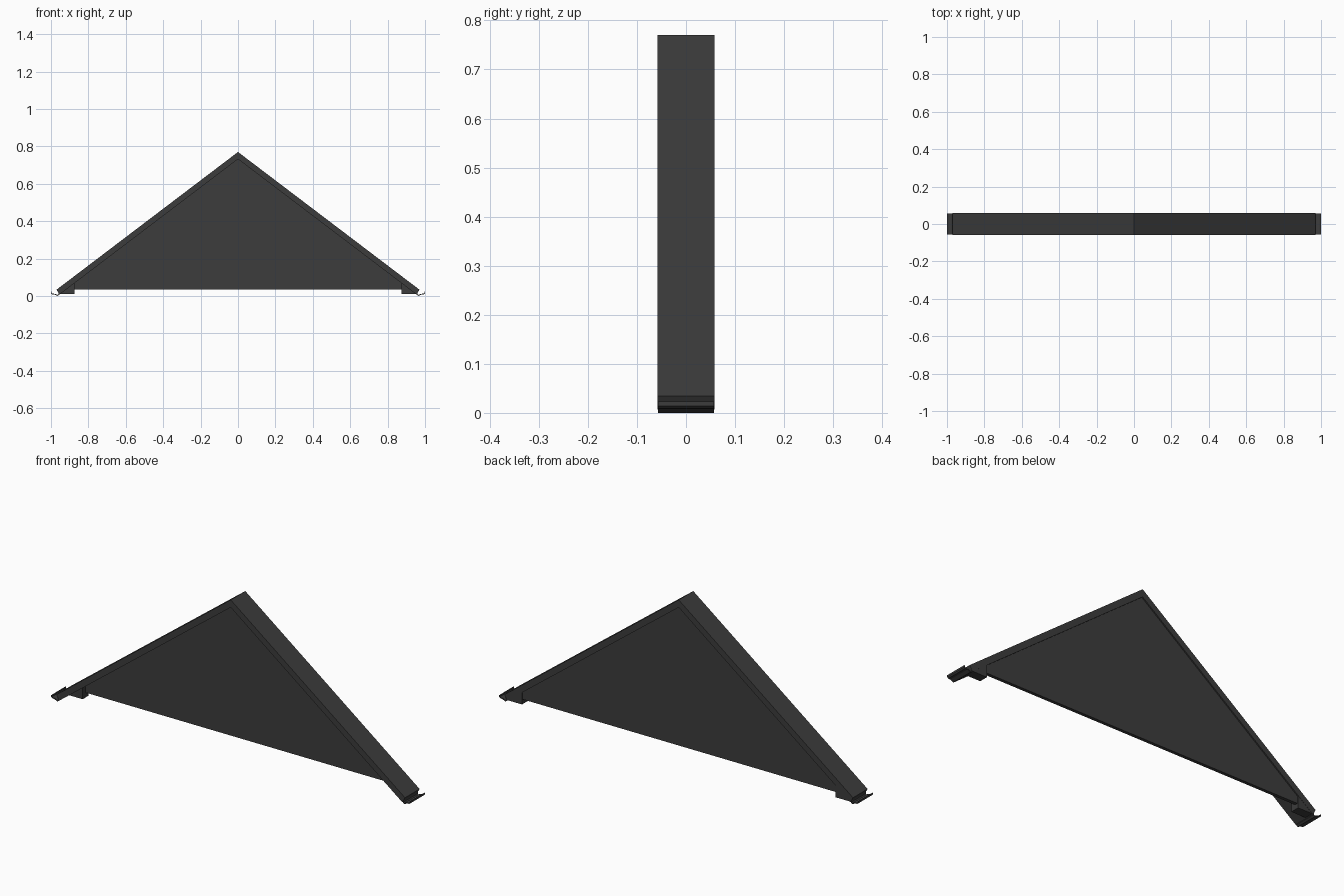
import bpy, bmesh

if "Cube" in bpy.data.objects:
    bpy.data.objects.remove(bpy.data.objects["Cube"])

dark = bpy.data.materials.new("dark_grey")
dark.diffuse_color = (0.045, 0.045, 0.045, 1)
dark.use_nodes = True
dark.node_tree.nodes["Principled BSDF"].inputs["Base Color"].default_value = dark.diffuse_color


def extrude_profile(name, pts, y0, y1):
    """Extrude an (x, z) outline along y into a closed solid."""
    bm = bmesh.new()
    face = bm.faces.new([bm.verts.new((x, y0, z)) for x, z in pts])
    ext = bmesh.ops.extrude_face_region(bm, geom=[face])
    verts = [v for v in ext["geom"] if isinstance(v, bmesh.types.BMVert)]
    bmesh.ops.translate(bm, verts=verts, vec=(0, y1 - y0, 0))
    bmesh.ops.recalc_face_normals(bm, faces=bm.faces)
    mesh = bpy.data.meshes.new(name)
    bm.to_mesh(mesh)
    bm.free()
    mesh.materials.append(dark)
    ob = bpy.data.objects.new(name, mesh)
    bpy.context.collection.objects.link(ob)
    return ob


def pair(name, pts, y0, y1):
    for side, s in (("right", 1), ("left", -1)):
        extrude_profile(f"{name}_{side}", [(s * x, z) for x, z in pts], y0, y1)


APEX, DROP = 0.77, 0.038
EAVE_X, EAVE_Z = 0.97, 0.034
SLOPE = (APEX - EAVE_Z) / EAVE_X


def under(x):
    return APEX - DROP - SLOPE * x


# roof slab: an upside-down V
half = [(0.955, under(0.955)), (EAVE_X, EAVE_Z)]
extrude_profile("roof_slab",
                [(0, APEX)] + half[::-1] + [(0, under(0))] + [(-x, z) for x, z in half],
                -0.058, 0.058)

# gable wall set near the back of the roof
WX = 0.873
extrude_profile("gable_wall",
                [(-WX, 0.034), (WX, 0.034), (WX, under(WX)), (0, under(0)), (-WX, under(WX))],
                0.036, 0.052)

# boxed eave ends below the slab
pair("eave_box", [(WX, 0.01), (0.953, 0.01), (WX, under(WX))], 0.012, 0.057)

# open gutters along the eaves
pair("gutter", [(0.957, 0.024), (0.957, 0.006), (0.966, 0.0), (0.974, 0.004), (0.982, 0.008),
                (0.994, 0.009), (1.0, 0.014), (1.0, 0.023), (0.997, 0.023), (0.996, 0.016),
                (0.991, 0.013), (0.976, 0.011), (0.966, 0.006), (0.961, 0.009), (0.961, 0.024)],
     -0.057, 0.057)
